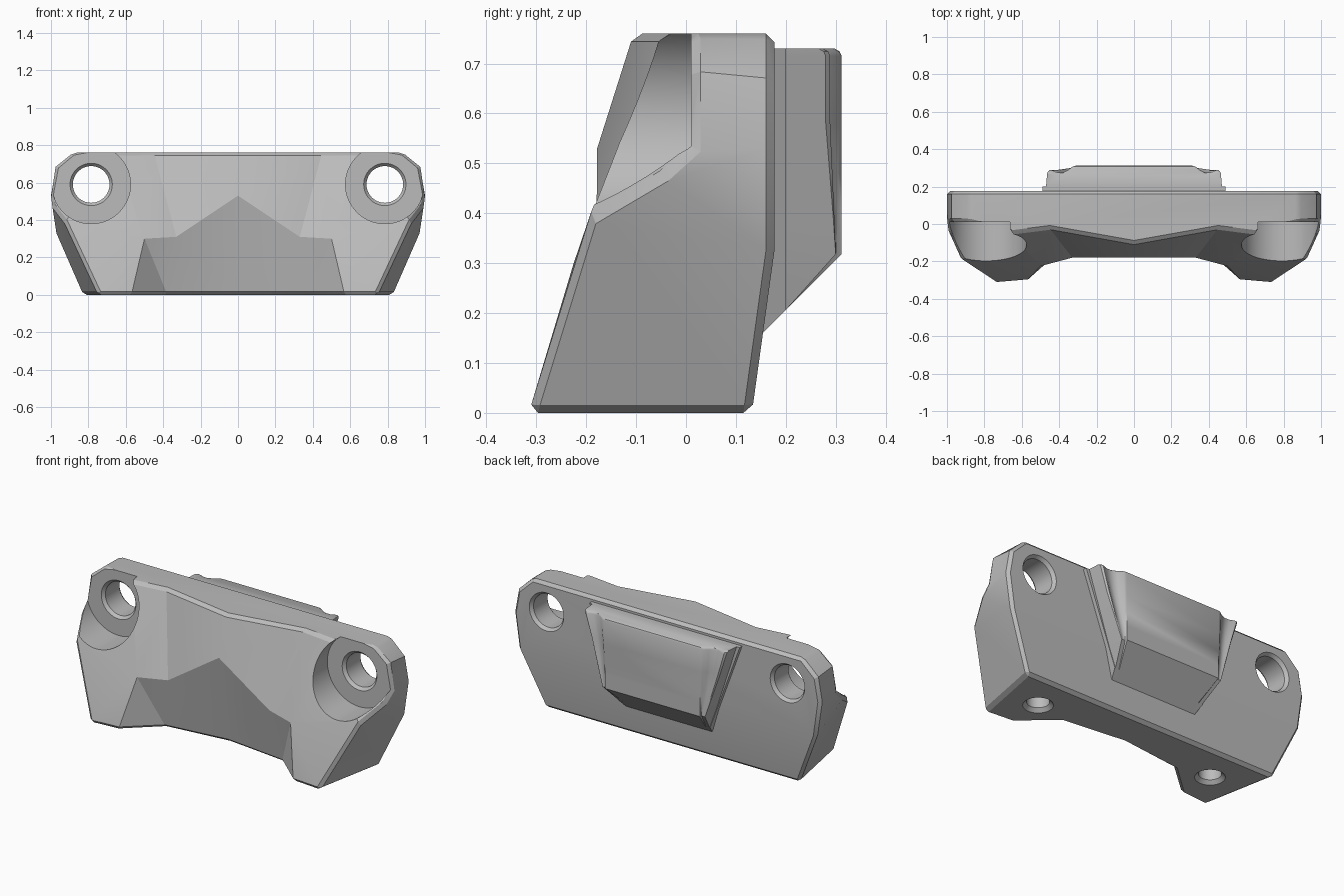
import bpy, bmesh, math
from mathutils import Matrix, Vector

cube = bpy.data.objects.get("Cube")
if cube:
    bpy.data.objects.remove(cube, do_unlink=True)

grey = bpy.data.materials.new("plain_grey")
grey.use_nodes = True
grey.diffuse_color = (0.5, 0.5, 0.5, 1)
grey.node_tree.nodes["Principled BSDF"].inputs["Base Color"].default_value = (0.5, 0.5, 0.5, 1)


def add_object(name, bm):
    bmesh.ops.recalc_face_normals(bm, faces=bm.faces[:])
    mesh = bpy.data.meshes.new(name)
    bm.to_mesh(mesh)
    bm.free()
    mesh.materials.append(grey)
    obj = bpy.data.objects.new(name, mesh)
    bpy.context.collection.objects.link(obj)
    return obj


def lathe(name, profile, matrix, sides=64):
    """Closed solid of revolution from (radius, height) pairs."""
    bm = bmesh.new()
    rings = []
    for r, h in profile:
        ring = []
        for i in range(sides):
            a = math.tau * i / sides
            ring.append(bm.verts.new(matrix @ Vector((r * math.cos(a), r * math.sin(a), h))))
        rings.append(ring)
    for low, high in zip(rings, rings[1:]):
        for i in range(sides):
            j = (i + 1) % sides
            bm.faces.new((low[i], low[j], high[j], high[i]))
    bm.faces.new(rings[0])
    bm.faces.new(rings[-1])
    return add_object(name, bm)


def shade(obj, degrees):
    bpy.ops.object.select_all(action="DESELECT")
    obj.select_set(True)
    bpy.context.view_layer.objects.active = obj
    bpy.ops.object.shade_smooth_by_angle(angle=math.radians(degrees))


# Body: corner points of the +x half
P = {
    # back outline
    "b0": (.83, .132, 0), "b1": (.97, .177, .32), "b2": (1, .177, .53),
    "b3": (.975, .177, .67), "b4": (.88, .177, .76),
    # outer edge of the front
    "f2": (.993, -.05, .475), "f3": (1, .012, .53), "f4": (.975, .012, .685),
    "f5": (.88, .012, .76), "l1": (.927, -.195, .39), "l0": (.745, -.315, 0),
    # leg and recess
    "l2": (.57, -.3, 0), "p": (.5, -.225, .3), "q": (.33, -.18, .31),
    "c1": (.38, -.13, 0), "c0": (0, -.087, 0), "m": (0, -.178, .53),
    # top edge
    "t0": (0, -.105, .76), "t1": (.45, -.025, .76), "t2": (.65, -.05, .76),
}
half_faces = [
    "b2 b3 f4 f3", "b2 f3 f2", "b3 b4 f5 f4", "b1 b2 f2", "b0 b1 f2 l1 l0",
    "l0 l2 p", "l0 p l1", "p t2 l1", "p q t1", "p t1 t2", "l2 c1 p", "c1 q p",
    "c1 c0 q", "c0 m q", "q m t1", "m t0 t1",
    "t2 l1 f2", "t2 f2 f3", "t2 f3 f4", "t2 f4 f5",
]
# faces that span the middle
full_faces = ["b0 b1", "b1 b2 b3 b4", "t0 t1 t2 f5 b4", "c0 c1 l2 l0 b0"]

bm = bmesh.new()
sides = {}
for key, (x, y, z) in P.items():
    left = bm.verts.new((x, y, z))
    sides[key] = (left, left if x == 0 else bm.verts.new((-x, y, z)))
for names in half_faces:
    for s in (0, 1):
        bm.faces.new([sides[k][s] for k in names.split()])
for names in full_faces:
    loop = [sides[k][0] for k in names.split()]
    for k in reversed(names.split()):
        if sides[k][1] not in loop:
            loop.append(sides[k][1])
    bm.faces.new(loop)
bmesh.ops.recalc_face_normals(bm, faces=bm.faces[:])


def is_outer_edge(edge):
    a, b = (v.co for v in edge.verts)
    rim = a.z == b.z and (a.z < .01 or a.z > .75)
    back = min(a.y, b.y) > .1
    outer = min(abs(a.x), abs(b.x)) > .7 and max(a.y, b.y) < .1
    return edge.calc_face_angle_signed() > .6 and (rim or back or outer)


# chamfer the outer edges
bmesh.ops.bevel(bm, geom=[e for e in bm.edges if is_outer_edge(e)], offset=.017,
                segments=1, affect="EDGES", clamp_overlap=True)
bmesh.ops.triangulate(bm, faces=[f for f in bm.faces if len(f.verts) > 3])
body = add_object("body", bm)

# Bolt pockets with through holes, and screw holes in the feet
cutters = []
for s, side in ((1, "left"), (-1, "right")):
    along_y = Matrix.Translation((s * .785, 0, .59)) @ Matrix.Rotation(-math.pi / 2, 4, "X")
    cutters.append(lathe(side + "_pocket_cutter",
                         [(.21, -.6), (.21, .01), (.113, .01), (.098, .027),
                          (.098, .158), (.113, .178), (.113, .4)], along_y))
    cutters.append(lathe(side + "_foot_hole_cutter",
                         [(.08, -.1), (.08, 0), (.06, .02), (.06, .25)],
                         Matrix.Translation((s * .58, -.08, 0)), 40))
bpy.context.view_layer.objects.active = body
for cutter in cutters:
    cutter.hide_render = True
    mod = body.modifiers.new("cut", "BOOLEAN")
    mod.operation = "DIFFERENCE"
    mod.solver = "EXACT"
    mod.object = cutter
    bpy.ops.object.modifier_apply(modifier=mod.name)
for cutter in cutters:
    bpy.data.objects.remove(cutter, do_unlink=True)
shade(body, 20)


# Back pad: stacked sections with a fluted edge, tapering downward
def pad_section(z, drop=0):
    edge = .28 + (z - .16) * .21 / .57
    inner = min(.31, edge - .03)
    # (fraction from the centre face to the edge, y)
    flute = [(0, .312), (.1, .308), (.25, .288), (.4, .276), (.6, .276),
             (.72, .286), (.8, .289), (.86, .28), (.89, .2), (1, .2), (1, .12)]
    depth = min(1, max(0, (z - .33) / .25))
    points = []
    for t, y in flute:
        if .2 < y < .312:
            y = .3 + (y - .3) * depth
        y = min(y - (drop if y > .2 else 0), z - .006)
        points.append((inner + t * (edge - inner), y, z))
    return points + [(-x, y, z) for x, y, z in reversed(points)]


bm = bmesh.new()
levels = [(.16, 0), (.206, 0), (.318, 0), (.4, 0), (.48, 0), (.58, 0),
          (.715, 0), (.724, .004), (.73, .014)]
rings = [[bm.verts.new(c) for c in pad_section(z, d)] for z, d in levels]
for low, high in zip(rings, rings[1:]):
    for i in range(len(low)):
        j = (i + 1) % len(low)
        bm.faces.new((low[i], low[j], high[j], high[i]))
bm.faces.new(rings[0])
bm.faces.new(rings[-1])
pad = add_object("back_pad", bm)
shade(pad, 35)
